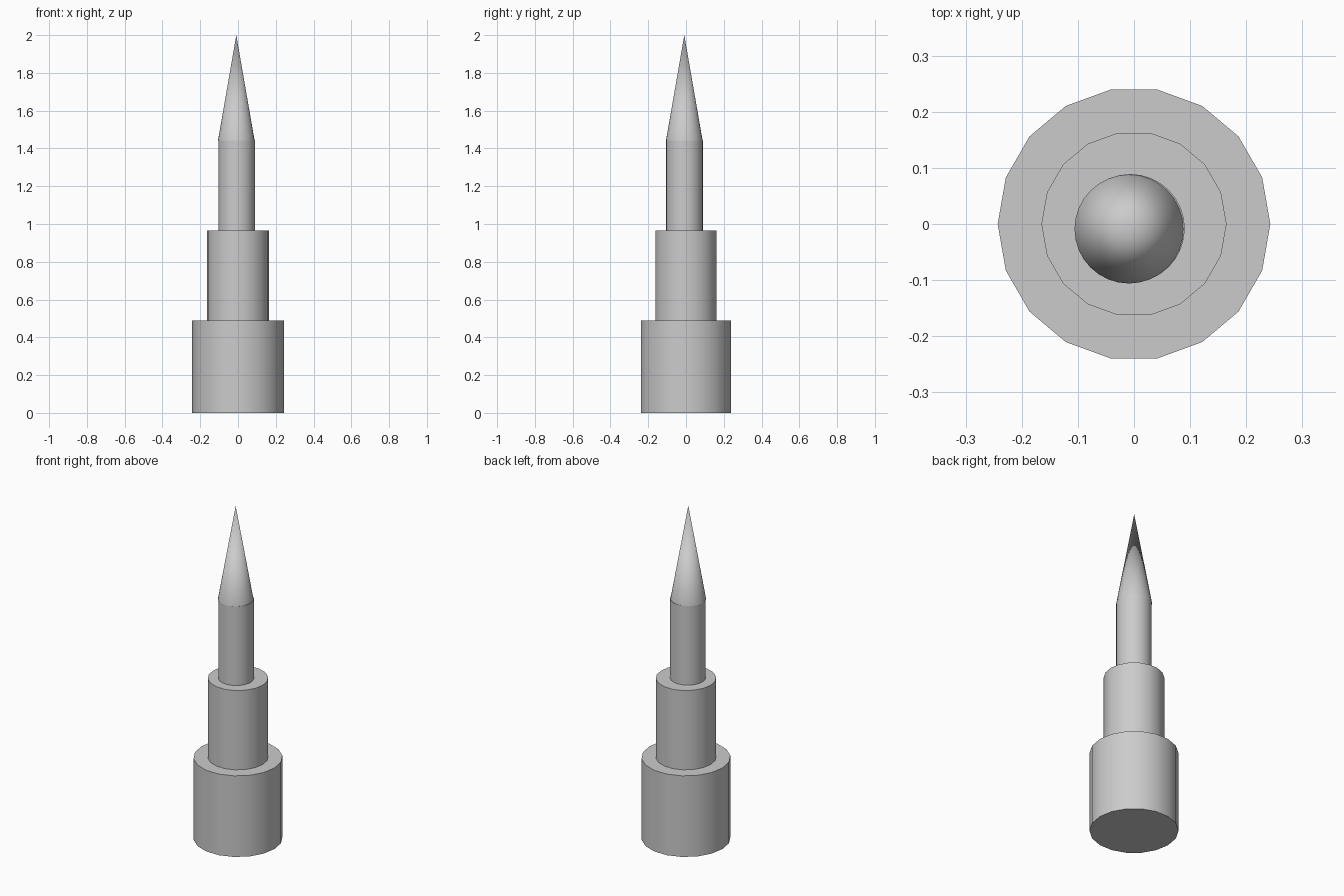
import bpy, math

if "Cube" in bpy.data.objects:
    bpy.data.objects.remove(bpy.data.objects["Cube"])


def smooth(obj):
    bpy.ops.object.shade_smooth_by_angle(angle=math.radians(30))


def tier(name, sides, r_bottom, r_top, z0, z1, x=0.0, y=0.0):
    """Capped round section between two heights, first corner on +x."""
    bpy.ops.mesh.primitive_cone_add(vertices=sides, radius1=r_bottom, radius2=r_top,
                                    depth=z1 - z0, location=(x, y, (z0 + z1) / 2),
                                    rotation=(0, 0, math.pi / 2))
    obj = bpy.context.object
    obj.name = name
    smooth(obj)
    return obj


# Stepped shaft: wide base, narrower middle
tier("base_tier", 18, 0.243, 0.243, 0.0, 0.488)
tier("middle_tier", 18, 0.165, 0.165, 0.488, 0.965)

# Slim upper shaft and pointed tip, slightly off centre
tier("upper_shaft", 32, 0.097, 0.097, 0.965, 1.441, -0.0065, -0.008)
tier("spire_tip", 32, 0.097, 0.0, 1.441, 2.0, -0.009, -0.009)
